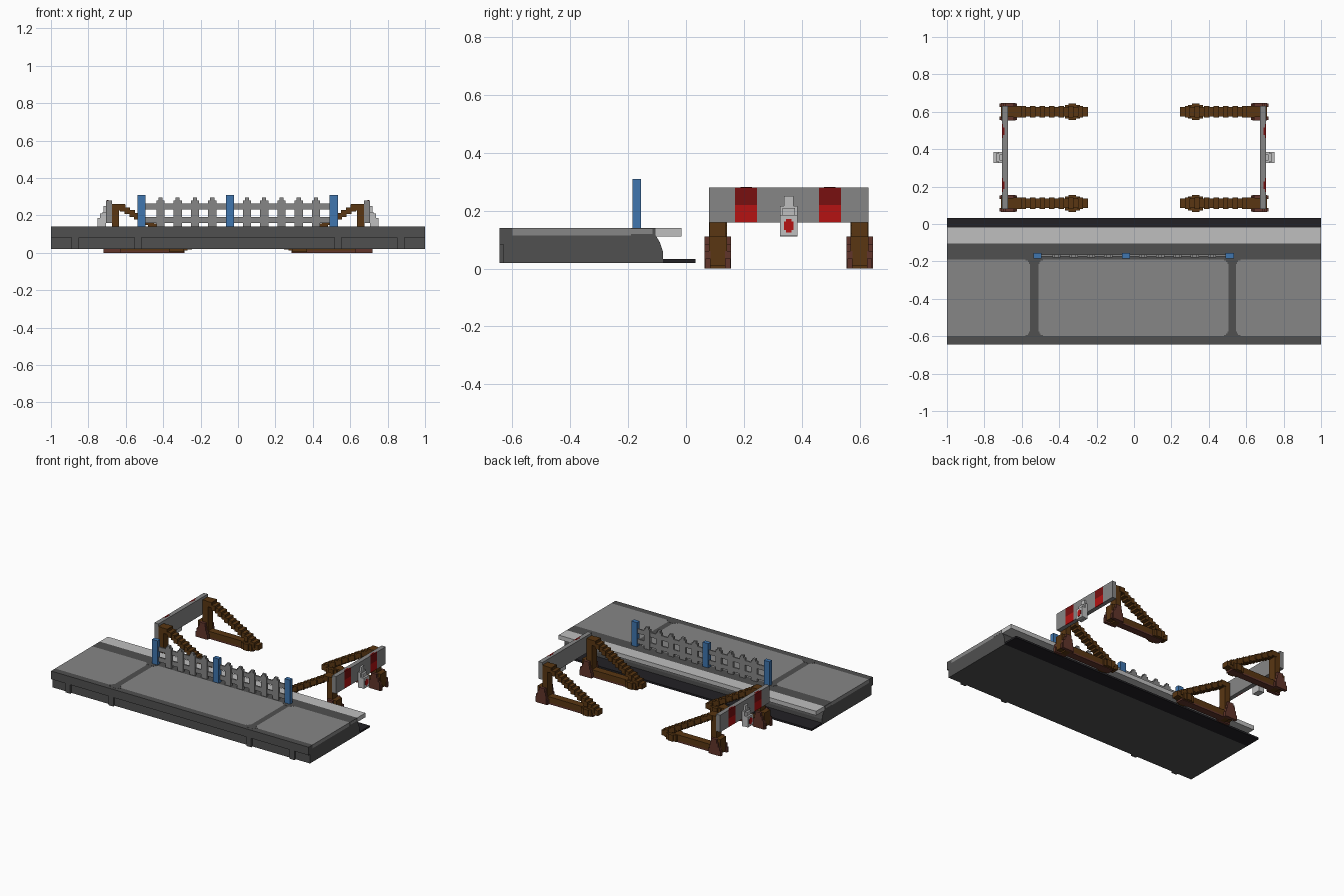
import bpy
import bmesh
from mathutils import Matrix, Vector

default_cube = bpy.data.objects.get("Cube")
if default_cube:
    bpy.data.objects.remove(default_cube, do_unlink=True)


def make_material(name, red, green, blue):
    material = bpy.data.materials.new(name)
    material.use_nodes = True
    colour = (red, green, blue, 1)
    material.diffuse_color = colour
    shader = next(n for n in material.node_tree.nodes if n.type == "BSDF_PRINCIPLED")
    shader.inputs["Base Color"].default_value = colour
    return material


slab_grey = make_material("slab grey", .24, .24, .24)
dark_grey = make_material("dark grey", .08, .08, .08)
light_grey = make_material("light grey", .52, .52, .52)
post_blue = make_material("post blue", .05, .18, .43)
bright_red = make_material("bright red", .46, .006, .006)
dark_red = make_material("dark red", .19, .005, .005)
timber_brown = make_material("timber brown", .1, .037, .006)
rust_brown = make_material("rust brown", .12, .036, .024)
track_black = make_material("track black", .016, .015, .018)


def finish(name, mesh_data, material):
    bmesh.ops.recalc_face_normals(mesh_data, faces=mesh_data.faces)
    mesh = bpy.data.meshes.new(name)
    mesh_data.to_mesh(mesh)
    mesh_data.free()
    mesh.materials.append(material)
    part = bpy.data.objects.new(name, mesh)
    bpy.context.scene.collection.objects.link(part)
    return part


def make_boxes(name, material, boxes, side=1):
    """Join boxes, each given as x, y and z ranges; side -1 mirrors them in x."""
    mesh_data = bmesh.new()
    for ranges in boxes:
        low, high = (Vector(corner) for corner in zip(*ranges))
        centre, size = (low + high) / 2, high - low
        centre.x *= side
        matrix = Matrix.Translation(centre) @ Matrix.Diagonal(size).to_4x4()
        bmesh.ops.create_cube(mesh_data, size=1, matrix=matrix)
    return finish(name, mesh_data, material)


def around(middle, width):
    return (middle - width / 2, middle + width / 2)


def extrude_profile(name, material, profile, x_range):
    """Sweep a (y, z) outline along x."""
    mesh_data = bmesh.new()
    start, end = x_range
    face = mesh_data.faces.new([mesh_data.verts.new((start, y, z)) for y, z in profile])
    swept = bmesh.ops.extrude_face_region(mesh_data, geom=[face])
    verts = [v for v in swept["geom"] if isinstance(v, bmesh.types.BMVert)]
    bmesh.ops.translate(mesh_data, verts=verts, vec=(end - start, 0, 0))
    return finish(name, mesh_data, material)


# Platform body, with an overhanging front edge and a sloped back
full = (-1, 1)
base, deck, top = .02, .115, .14
front, slab_front, slab_back, lip_front = -.645, -.6, -.19, -.105
recess = front + .015
extrude_profile("platform_body", dark_grey,
                [(recess, base), (-.08, base), (-.08, .06), (-.09, .09), (lip_front, deck),
                 (front, deck), (front, .083), (recess, .083)], full)
make_boxes("front_pilasters", dark_grey,
           [(around(x, .038), (front, recess), (base, .083)) for x in (-.87, -.535, .535, .87)])

# Deck layer: dark kerbs and joints around three paving slabs
layer = (deck, top)
joints = [around(-.533, .044), around(.525, .04)]
kerbs = [(full, (front, slab_front), layer), (full, (slab_back, lip_front), layer)]
kerbs += [(joint, (slab_front, slab_back), layer) for joint in joints]
make_boxes("deck_kerbs", dark_grey, kerbs)
edges = [-1, *joints[0], *joints[1], 1]
make_boxes("paving_slabs", slab_grey,
           [(pair, (slab_front, slab_back), layer) for pair in zip(edges[::2], edges[1::2])])
make_boxes("slab_end_strips", slab_grey,
           [(around(x, .002), (slab_back, -.115), (.12, .137)) for x in full])

# Stepped dark fillets that round the slab corners
fillets = []
for joint in joints:
    for y in (slab_front, slab_back):
        for reach, depth in ((.024, .006), (.012, .014), (.006, .024)):
            fillets.append(((joint[0] - reach, joint[1] + reach), around(y, depth * 2),
                            (top - .005, top + .0008)))
make_boxes("slab_corner_fillets", dark_grey, fillets)

# Light lip along the platform edge and the track bed strip below it
make_boxes("platform_edge_lip", light_grey, [(full, (lip_front, -.015), (.11, top))])
make_boxes("track_bed_strip", track_black, [(full, (-.08, .033), (base, .033))])

# Fence
make_boxes("fence_posts", post_blue,
           [(around(x, .043), around(-.17, .03), (top, .31)) for x in (-.517, -.042, .512)])
make_boxes("fence_rails", slab_grey,
           [((-.5, .5), around(-.168, .01), z) for z in ((.232, .264), (.16, .192))])
pickets = []
for i in range(-4, 6):
    if i == 0:
        continue
    x = -.045 + i * .0925
    pickets.append((around(x, .044), around(-.171, .018), (top, .28)))
    pickets.append((around(x, .022), around(-.171, .018), (.28, .295)))
make_boxes("fence_pickets", slab_grey, pickets)


def trestle(label, side, y):
    """Timber support with a post, a stepped brace, a ground rail and a flared foot."""
    wide, slim = around(y, .062), around(y, .05)
    make_boxes(label + "_post", timber_brown,
               [((.635, .675), around(y, .056), (0, .262)),
                ((.675, .71), wide, (.01, .11)),
                ((.605, .645), wide, (.225, .262))], side)
    foot = []
    for start, end, height, width in ((.625, .72, .035, .086), (.633, .712, .06, .092),
                                      (.64, .7, .085, .092), (.645, .688, .11, .092)):
        for edge in (-1, 1):
            outer, inner = y + edge * width / 2, y + edge * .025
            foot.append(((start, end), tuple(sorted((outer, inner))), (0, height)))
    make_boxes(label + "_foot", rust_brown, foot, side)
    make_boxes(label + "_ground_rail", timber_brown,
               [((.27, .64), slim, (.012, .052))], side)
    make_boxes(label + "_ground_plate", rust_brown, [((.285, .64), slim, (0, .012))], side)
    make_boxes(label + "_cross_tie", timber_brown,
               [((.29, .37), around(y, .074), (.004, .05)),
                ((.31, .35), around(y, .09), (.004, .05))], side)
    steps = 15
    brace = []
    for i in range(steps):
        t = i / (steps - 1)
        x, z = .262 + t * .355, .035 + t * .205
        brace.append((around(x, .03), wide if i % 2 else slim, around(z, .036)))
    make_boxes(label + "_brace", timber_brown, brace, side)


def buffer_stop(label, side):
    """Cross beam with warning bands, carried by two trestles."""
    beam_y, middle, beam_top = (.08, .63), .22, .28
    bands = [around(.208, .076), around(.497, .076)]
    make_boxes(label + "_beam", slab_grey,
               [((.675, .7), beam_y, (.16, beam_top))], side)
    cuts = [beam_y[0], *bands[0], *bands[1], beam_y[1]]
    make_boxes(label + "_beam_face", slab_grey,
               [((.7, .706), pair, (.16, beam_top)) for pair in zip(cuts[::2], cuts[1::2])], side)
    make_boxes(label + "_lower_bands", bright_red,
               [((.7, .706), band, (.16, middle)) for band in bands], side)
    upper = [((.7, .706), band, (middle, beam_top)) for band in bands]
    for band in bands:
        upper.append(((.692, .7), around(sum(band) / 2, .04), (.276, beam_top + .001)))
    make_boxes(label + "_upper_bands", dark_red, upper, side)

    # Stepped bumper with a red target
    y = .355
    make_boxes(label + "_bumper", light_grey,
               [((.706, .72), around(y, .032), (.11, .25)),
                ((.706, .724), around(y, .06), (.11, .217)),
                ((.706, .737), around(y, .044), (.115, .21)),
                ((.706, .75), around(y, .06), (.112, .185))], side)
    make_boxes(label + "_bumper_target", bright_red,
               [((.745, .752), around(y, .032), around(.148, .03)),
                ((.745, .752), around(y, .018), around(.148, .045))], side)

    for place, depth in (("front", .11), ("back", .6)):
        trestle(label + "_" + place, side, depth)


buffer_stop("left_stop", 1)
buffer_stop("right_stop", -1)
